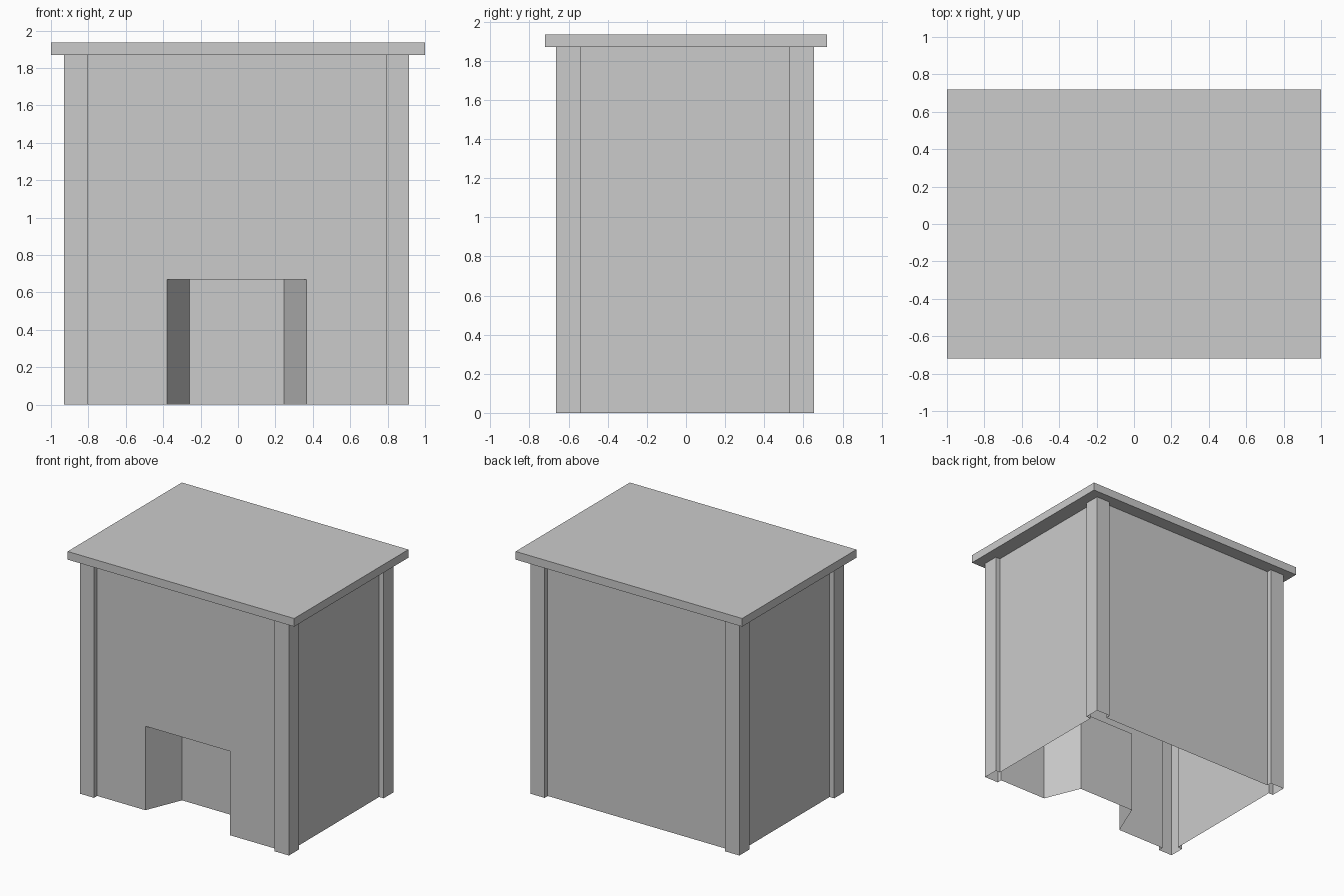
import bpy

if "Cube" in bpy.data.objects:
    bpy.data.objects.remove(bpy.data.objects["Cube"])

CX, CY = -0.0075, -0.005          # body sits slightly off the slab centre
WALL_TOP, SLAB_TOP, OPEN_TOP = 1.87, 1.935, 0.67


def add_mesh(name, faces):
    """Make an object from a list of faces given as point tuples, sharing points."""
    verts, index, polys = [], {}, []
    for face in faces:
        poly = []
        for p in face:
            key = tuple(round(c, 5) for c in p)
            if key not in index:
                index[key] = len(verts)
                verts.append(key)
            poly.append(index[key])
        polys.append(poly)
    mesh = bpy.data.meshes.new(name)
    mesh.from_pydata(verts, [], polys)
    mesh.update()
    obj = bpy.data.objects.new(name, mesh)
    bpy.context.collection.objects.link(obj)
    return obj


def wall(p, q, top):
    """Vertical quad above the floor line p-q, facing right of travel."""
    return [(*p, 0), (*q, 0), (*q, top), (*p, top)]


# Body outline: one corner post with its steps, mirrored to all four corners
wx, wy = 0.8825, 0.62             # recessed walls
ox, oy = 0.9225, 0.66             # post outer faces
ix, iy = 0.7975, 0.535            # post inner edges
quarter = [(wx, iy), (ox, iy), (ox, oy), (ix, oy), (ix, wy)]
outline = []
for sx, sy in ((1, 1), (-1, 1), (-1, -1), (1, -1)):
    pts = quarter if sx * sy > 0 else quarter[::-1]
    outline += [(CX + sx * x, CY + sy * y) for x, y in pts]

# Firebox floor line: splayed sides and a back panel
front_y, back_y = CY - wy, -0.335
box = [(-0.38, front_y), (-0.26, back_y), (0.245, back_y), (0.365, front_y)]

# Hollow body shell, front wall notched for the opening
faces = []
for i, p in enumerate(outline):
    q = outline[(i + 1) % len(outline)]
    if p[1] == q[1] == front_y and q[0] - p[0] > 1:
        a, d = box[0], box[3]
        faces.append([(*p, 0), (*a, 0), (*a, OPEN_TOP), (*d, OPEN_TOP), (*d, 0),
                      (*q, 0), (*q, WALL_TOP), (*p, WALL_TOP)])
    else:
        faces.append(wall(p, q, WALL_TOP))
add_mesh("body_walls", faces)

# Firebox sides, back and ceiling
faces = [wall(p, q, OPEN_TOP) for p, q in zip(box, box[1:])]
faces.append([(*p, OPEN_TOP) for p in box])
add_mesh("firebox", faces)

# Overhanging top slab
bpy.ops.mesh.primitive_cube_add(size=1, location=(0, 0, (WALL_TOP + SLAB_TOP) / 2))
slab = bpy.context.object
slab.name = "top_slab"
slab.scale = (2.0, 1.44, SLAB_TOP - WALL_TOP)
bpy.ops.object.transform_apply(location=False, rotation=False, scale=True)
